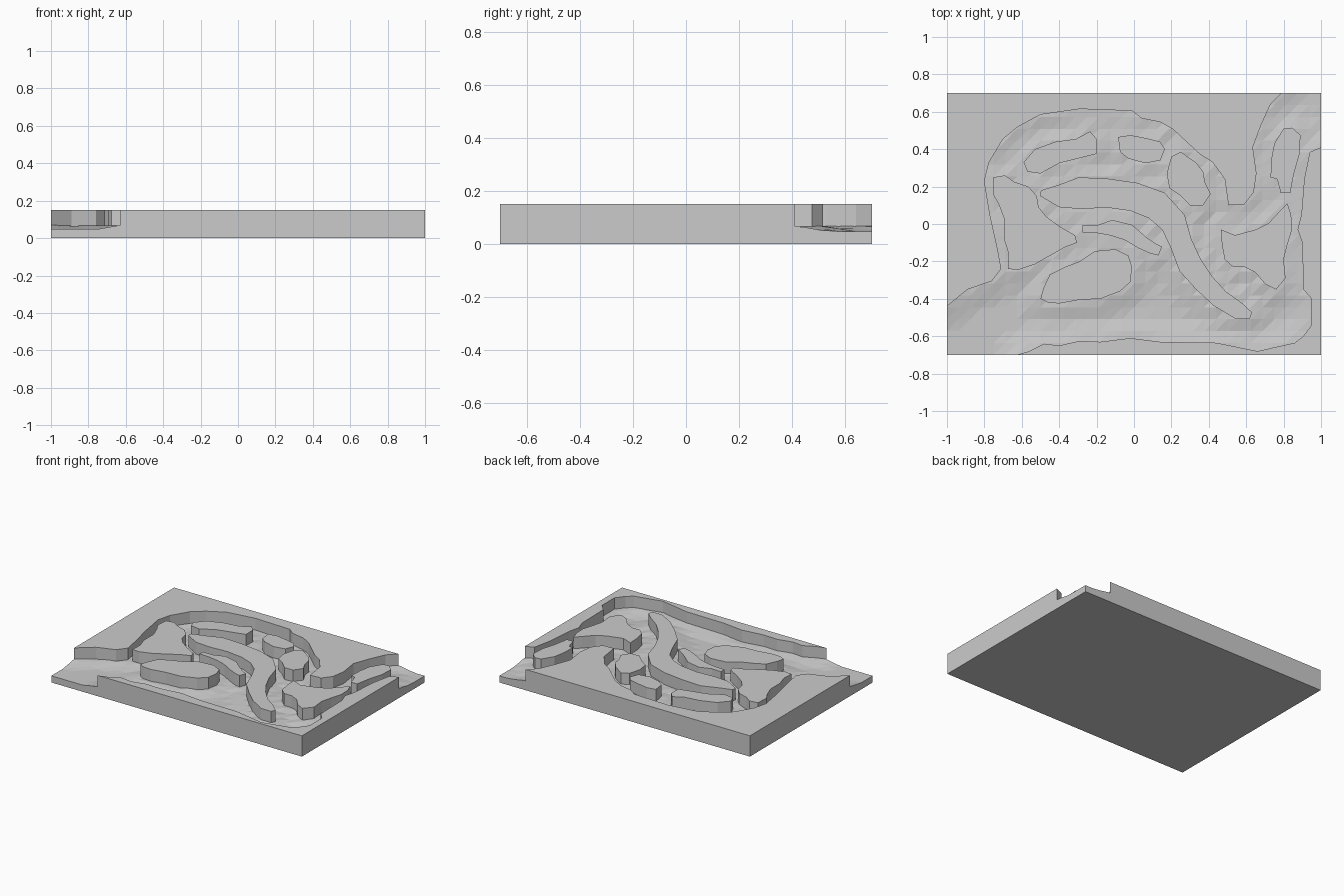
import bpy, bmesh
from mathutils import Vector
from mathutils.geometry import intersect_point_line

if "Cube" in bpy.data.objects:
    bpy.data.objects.remove(bpy.data.objects["Cube"])

TOP = 0.15
W, D = 1.0, 0.7
outlines = {}


def outline(name, *pts):
    outlines[name] = [Vector(p) for p in pts]


def ribbon(name, *path):
    """Outline of a winding ridge from (x, y, half width) points."""
    left, right = [], []
    for i, (x, y, w) in enumerate(path):
        a, b = path[max(i - 1, 0)], path[min(i + 1, len(path) - 1)]
        t = Vector((b[0] - a[0], b[1] - a[1])).normalized()
        n = Vector((-t.y, t.x)) * w
        left.append(Vector((x, y)) + n)
        right.append(Vector((x, y)) - n)
    outlines[name] = left + right[::-1]


# Plateau beyond the canyon's north-west wall
outline("north_plateau",
        (-1, .7), (-1, -.44), (-.89, -.35), (-.76, -.305), (-.71, -.24), (-.73, -.13),
        (-.77, .05), (-.80, .23), (-.775, .33), (-.70, .455), (-.62, .52), (-.50, .585),
        (-.29, .615), (-.01, .605), (.04, .565), (.14, .545), (.21, .505), (.35, .375),
        (.42, .33), (.485, .24), (.505, .10), (.59, .105), (.64, .17), (.655, .27),
        (.635, .41), (.68, .53), (.73, .64), (.79, .7))

# Narrow rim along the front and right edges
outline("south_rim",
        (1, .41), (.94, .385), (.91, .24), (.895, .05), (.875, -.03), (.90, -.10),
        (.905, -.35), (.95, -.40), (.95, -.54), (.905, -.60), (.86, -.635), (.66, -.68),
        (.44, -.635), (.14, -.63), (-.02, -.61), (-.18, -.63), (-.29, -.625),
        (-.40, -.65), (-.48, -.64), (-.56, -.68), (-.63, -.7), (1, -.7))

# Flat-topped islands
outline("mesa_north_west",
        (-.59, .33), (-.53, .40), (-.42, .44), (-.31, .455), (-.235, .495), (-.20, .455),
        (-.20, .375), (-.28, .355), (-.40, .325), (-.50, .27), (-.57, .28))
outline("mesa_north",
        (-.085, .465), (-.02, .475), (.06, .46), (.14, .44), (.165, .40), (.14, .34),
        (.06, .325), (-.03, .35), (-.075, .385))
outline("mesa_north_centre",
        (.20, .36), (.25, .385), (.33, .33), (.37, .28), (.38, .22), (.41, .16),
        (.37, .10), (.30, .10), (.245, .155), (.19, .19), (.175, .27))
outline("mesa_west",
        (-.75, .25), (-.69, .26), (-.64, .225), (-.565, .20), (-.52, .15), (-.51, .09),
        (-.47, .04), (-.395, -.015), (-.315, -.06), (-.305, -.10), (-.37, -.125),
        (-.53, -.215), (-.62, -.245), (-.675, -.24), (-.67, -.16), (-.695, -.08),
        (-.695, .03), (-.725, .11), (-.755, .16))
outline("mesa_south",
        (-.50, -.40), (-.485, -.345), (-.45, -.27), (-.37, -.23), (-.29, -.20),
        (-.21, -.145), (-.10, -.135), (-.03, -.17), (-.01, -.23), (-.02, -.31),
        (-.075, -.36), (-.18, -.40), (-.29, -.405), (-.40, -.425), (-.46, -.42))
outline("mesa_east",
        (.465, -.03), (.54, -.06), (.65, -.03), (.72, .005), (.78, .07), (.82, .11),
        (.84, .05), (.845, -.03), (.82, -.11), (.80, -.19), (.81, -.29), (.76, -.35),
        (.70, -.32), (.65, -.26), (.59, -.23), (.53, -.23), (.485, -.19), (.47, -.11))
outline("mesa_north_east",
        (.735, .35), (.75, .43), (.80, .51), (.845, .515), (.89, .475), (.885, .375),
        (.855, .27), (.835, .165), (.785, .165), (.765, .24), (.73, .25))
ribbon("long_ridge",
       (-.50, .165, .015), (-.40, .15, .06), (-.29, .165, .085), (-.14, .165, .077),
       (0, .145, .077), (.12, .10, .08), (.21, .01, .072), (.25, -.10, .06),
       (.30, -.22, .065), (.375, -.315, .055), (.46, -.40, .05), (.56, -.465, .045),
       (.625, -.49, .018))
ribbon("small_ridge",
       (-.275, -.025, .02), (-.20, -.028, .02), (-.12, -.02, .042), (-.03, -.045, .045),
       (.045, -.10, .036), (.10, -.13, .03), (.14, -.145, .025))


# Floor sinks gently away from every cliff foot
def floor_height(p):
    best = 1.0
    for pts in outlines.values():
        for a, b in zip(pts, pts[1:] + pts[:1]):
            t = intersect_point_line(p, a, b)[1]
            best = min(best, (p - a.lerp(b, max(0, min(1, t)))).length)
    return 0.070 - 0.022 * min(best / 0.12, 1)


def make_object(name, bm):
    bmesh.ops.recalc_face_normals(bm, faces=bm.faces)
    me = bpy.data.meshes.new(name)
    bm.to_mesh(me)
    bm.free()
    ob = bpy.data.objects.new(name, me)
    bpy.context.collection.objects.link(ob)
    return ob


def extrude(bm, faces, z=None):
    """Extrude faces to a flat level z."""
    new = bmesh.ops.extrude_face_region(bm, geom=faces)["geom"]
    for v in new:
        if isinstance(v, bmesh.types.BMVert):
            v.co.z = z


# Base slab with the uneven canyon floor
NX, NY = 32, 22
bm = bmesh.new()
grid = [[bm.verts.new((-W + 2 * W * i / NX, -D + 2 * D * j / NY, 0)) for j in range(NY + 1)]
        for i in range(NX + 1)]
for i in range(NX):
    for j in range(NY):
        a, b, c, d = grid[i][j], grid[i + 1][j], grid[i + 1][j + 1], grid[i][j + 1]
        bm.faces.new((a, b, c))
        bm.faces.new((a, c, d))
for v in bm.verts:
    v.co.z = floor_height(v.co.xy)
rim = [e for e in bm.edges if e.is_boundary]
skirt = bmesh.ops.extrude_edge_only(bm, edges=rim)["geom"]
for v in skirt:
    if isinstance(v, bmesh.types.BMVert):
        v.co.z = 0
bmesh.ops.contextual_create(bm, geom=[e for e in bm.edges if e.is_boundary])
terrain = make_object("canyon_terrain", bm)

# Vertical-walled prisms for the plateau, rim and islands
parts = bpy.data.collections.new("cliff_parts")
bpy.context.scene.collection.children.link(parts)
for name, pts in outlines.items():
    bm = bmesh.new()
    face = bm.faces.new([bm.verts.new((p.x, p.y, 0.03)) for p in pts])
    extrude(bm, [face], TOP)
    if len([f for f in bm.faces if abs(f.normal.z) > .5 and f.calc_center_median().z < .04]) == 0:
        bm.faces.new([v for v in bm.verts if v.co.z < .04])
    ob = make_object(name, bm)
    ob.hide_render = True
    bpy.context.collection.objects.unlink(ob)
    parts.objects.link(ob)

# Fuse everything into one solid block
mod = terrain.modifiers.new("fuse", "BOOLEAN")
mod.operation = "UNION"
mod.operand_type = "COLLECTION"
mod.collection = parts
mod.solver = "EXACT"
bpy.context.view_layer.objects.active = terrain
bpy.ops.object.modifier_apply(modifier=mod.name)
for ob in list(parts.objects):
    bpy.data.objects.remove(ob)
bpy.data.collections.remove(parts)
